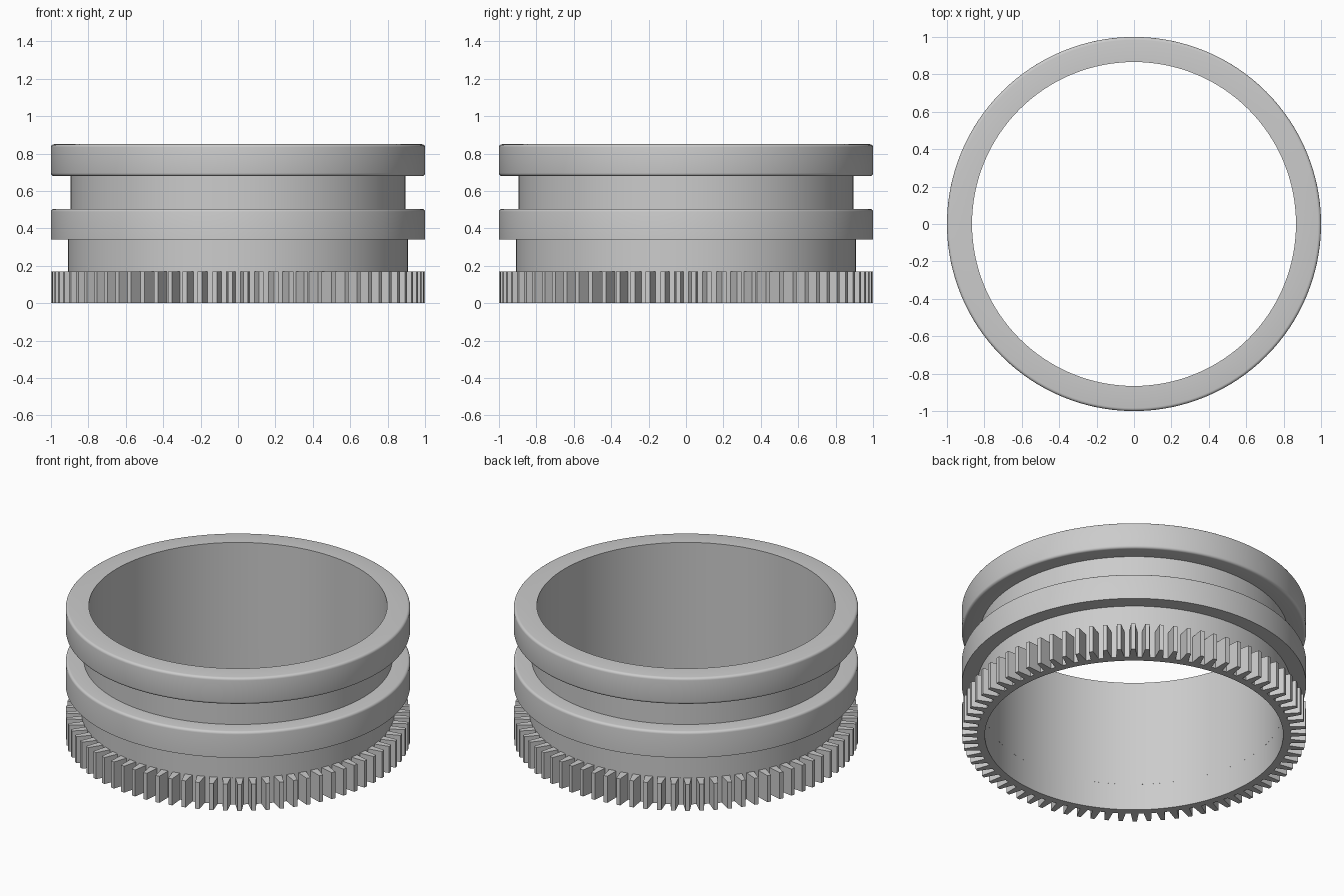
import bpy
import bmesh
from math import sin, cos, pi, radians

cube = bpy.data.objects.get("Cube")
if cube:
    bpy.data.objects.remove(cube, do_unlink=True)

SEGMENTS = 128
TEETH = 76
BORE = 0.866
ROOT = 0.91

grey = bpy.data.materials.new("plain_grey")
grey.use_nodes = True
colour = (0.6, 0.6, 0.6, 1)
grey.diffuse_color = colour
grey.node_tree.nodes["Principled BSDF"].inputs["Base Color"].default_value = colour


def finish(name, bm):
    bmesh.ops.recalc_face_normals(bm, faces=bm.faces)
    mesh = bpy.data.meshes.new(name)
    bm.to_mesh(mesh)
    bm.free()
    mesh.materials.append(grey)
    obj = bpy.data.objects.new(name, mesh)
    bpy.context.collection.objects.link(obj)
    return obj


def loft(name, rings):
    """Bridge a closed sequence of equal-length point rings."""
    bm = bmesh.new()
    loops = [[bm.verts.new(p) for p in ring] for ring in rings]
    n = len(loops[0])
    for a, b in zip(loops, loops[1:] + loops[:1]):
        for i in range(n):
            j = (i + 1) % n
            bm.faces.new((a[i], a[j], b[j], b[i]))
    return finish(name, bm)


def circle(r, z):
    return [(r * cos(2 * pi * i / SEGMENTS), r * sin(2 * pi * i / SEGMENTS), z)
            for i in range(SEGMENTS)]


def rounded(z, upward, r=1.0, size=0.016, steps=4):
    """Quarter-round corner at the rim, listed from bottom to top."""
    pts = []
    for k in range(steps + 1):
        a = pi / 2 * k / steps
        pts.append((r - size + size * cos(a), z + upward * (size * sin(a) - size)))
    return pts if upward > 0 else pts[::-1]


# Sleeve with two flanges, turned as one profile
profile = [(BORE, 0.17), (ROOT, 0.17), (ROOT, 0.34), (1.0, 0.34)]
profile += rounded(0.505, 1)
profile += [(0.896, 0.505), (0.896, 0.68)]
profile += rounded(0.68, -1)
profile += rounded(0.85, 1)
profile += [(BORE, 0.85)]
sleeve = loft("flanged_sleeve", [circle(r, z) for r, z in profile])

# Toothed ring: each tooth tapers from root to tip
pitch = 2 * pi / TEETH
tooth = [(-0.31, ROOT), (-0.15, 1.0), (0.15, 1.0), (0.31, ROOT)]
polar = [((t + 0.5 + f) * pitch, r) for t in range(TEETH) for f, r in tooth]


def gear_ring(z, bore=False):
    return [((BORE if bore else r) * cos(a), (BORE if bore else r) * sin(a), z)
            for a, r in polar]


gear = loft("toothed_ring", [gear_ring(0, True), gear_ring(0),
                             gear_ring(0.17), gear_ring(0.17, True)])

# Smooth curved walls, keep the edges crisp
for obj in (sleeve, gear):
    bpy.ops.object.select_all(action="DESELECT")
    obj.select_set(True)
    bpy.context.view_layer.objects.active = obj
    bpy.ops.object.shade_smooth_by_angle(angle=radians(30))
